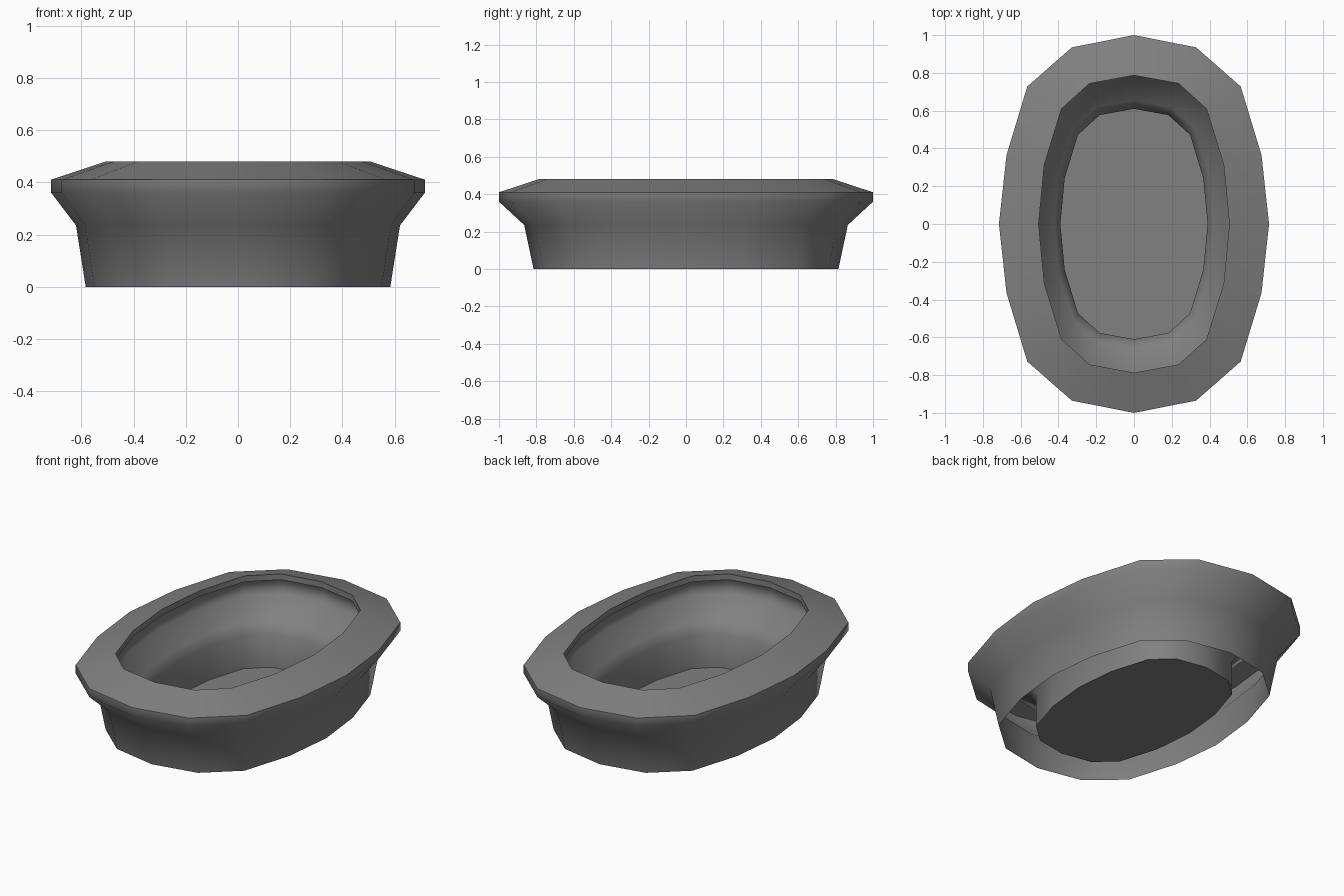
import bpy, bmesh

if "Cube" in bpy.data.objects:
    bpy.data.objects.remove(bpy.data.objects["Cube"])

# Quarter outlines (unit half-width, unit half-length) of the 16-sided oval
OUTER = [(1, 0), (.944, .365), (.79, .728), (.46, .935), (0, 1)]
INNER = [(1, 0), (.94, .40), (.76, .775), (.467, .945), (0, 1)]

# Profile from outer foot, over the rim, to the basin floor: half-width, half-length, z, outline
PROFILE = [
    (.583, .815, 0, OUTER), (.62, .865, .235, OUTER),
    (.715, 1, .36, OUTER), (.715, 1, .41, OUTER),
    (.505, .787, .48, INNER), (.505, .787, .445, INNER),
    (.54, .825, .43, INNER), (.53, .81, .35, INNER),
    (.42, .655, .26, INNER), (.39, .61, .20, INNER), (.39, .61, 0, INNER),
]


def full_loop(q):
    right = q + [(-x, y) for x, y in q[3::-1]]
    return right + [(x, -y) for x, y in right[7:0:-1]]


# Oval tub: loops bridged along the profile, open underneath between the walls
bm = bmesh.new()
loops = [[bm.verts.new((x * a, y * b, z)) for x, y in full_loop(q)]
         for a, b, z, q in PROFILE]
for lo, hi in zip(loops, loops[1:]):
    for i in range(16):
        j = (i + 1) % 16
        bm.faces.new((lo[i], lo[j], hi[j], hi[i]))
# Basin floor
bm.faces.new(loops[-1])

mesh = bpy.data.meshes.new("oval_basin")
bm.to_mesh(mesh)
bm.free()
basin = bpy.data.objects.new("oval_basin", mesh)
bpy.context.collection.objects.link(basin)

# Dark grey finish
grey = bpy.data.materials.new("dark_grey")
grey.diffuse_color = (.22, .22, .22, 1)
grey.use_nodes = True
grey.node_tree.nodes["Principled BSDF"].inputs["Base Color"].default_value = grey.diffuse_color
mesh.materials.append(grey)

# Smooth walls, crisp rim and floor edges
for p in mesh.polygons:
    p.use_smooth = True
sharp_rings = {3, 4, 5, 10}
for e in mesh.edges:
    a, b = (v // 16 for v in e.vertices)
    e.use_edge_sharp = a == b and a in sharp_rings
